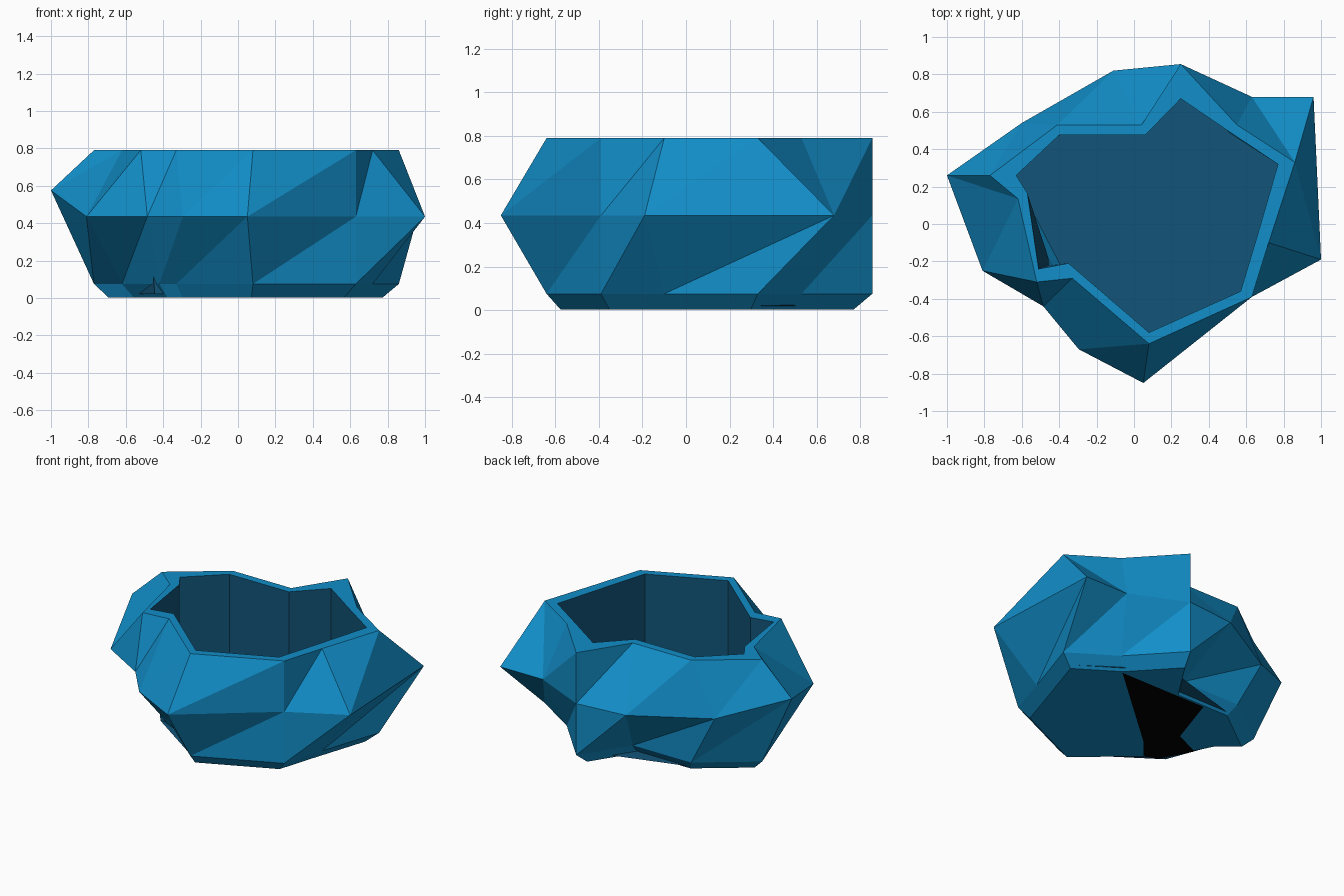
import bpy
import bmesh

cube = bpy.data.objects.get("Cube")
if cube:
    bpy.data.objects.remove(cube, do_unlink=True)


def material(name, rgb):
    mat = bpy.data.materials.new(name)
    mat.use_nodes = True
    mat.diffuse_color = (*rgb, 1)
    mat.node_tree.nodes["Principled BSDF"].inputs["Base Color"].default_value = (*rgb, 1)
    return mat


blue = material("bright blue", (0.006, 0.27, 0.58))
deep = material("deep blue", (0.006, 0.09, 0.19))
black = material("black", (0, 0, 0))

# Outlines, counter-clockwise from the front corner
RIM = [(.08, -.64), (.63, -.39), (.72, -.10), (.86, .33), (.55, .53), (.25, .855),
       (.04, .53), (-.41, .53), (-.77, .26), (-.62, .135), (-.52, -.31), (-.33, -.29)]
WAIST = [(.05, -.85), (.63, -.39), (1, -.19), (.96, .68), (.63, .68), (.25, .855),
         (-.11, .82), (-.60, .54), (-1, .26), (-.81, -.25), (-.485, -.44), (-.295, -.67)]
INNER = [(.08, -.58), (.57, -.36), (.66, -.06), (.77, .32), (.50, .50), (.25, .67),
         (.06, .475), (-.40, .475), (-.63, .26), (-.57, .165), (-.51, -.24), (-.35, -.21)]
COUNT = len(RIM)
TOP, MIDDLE, FOOT, FLOOR = .79, .435, .075, .02


def ring(bm, outline, z, scale=1):
    return [bm.verts.new((x * scale, y * scale, z)) for x, y in outline]


def band(bm, low, high, rising=lambda i: True):
    """Join two rings with triangles; rising picks the diagonal's direction."""
    for i in range(COUNT):
        j = (i + 1) % COUNT
        a, b, c, d = low[i], low[j], high[j], high[i]
        if rising(i):
            faces = (a, b, c), (a, c, d)
        else:
            faces = (a, b, d), (b, c, d)
        for face in faces:
            bm.faces.new(face)


def cap(bm, verts, down=False):
    face = bm.faces.new(verts[::-1] if down else verts)
    bmesh.ops.triangulate(bm, faces=[face], ngon_method='EAR_CLIP')


def finish(bm, name, mat):
    mesh = bpy.data.meshes.new(name)
    bm.to_mesh(mesh)
    bm.free()
    mesh.materials.append(mat)
    obj = bpy.data.objects.new(name, mesh)
    bpy.context.collection.objects.link(obj)
    return obj


# Faceted outer shell with the flat rim and the underside
bm = bmesh.new()
foot_outline = list(RIM)
foot_outline[10] = (-.42, -.25)
base = ring(bm, foot_outline, .003, .9)
foot = ring(bm, foot_outline, FOOT)
waist = ring(bm, WAIST, MIDDLE)
waist[8].co.z = .575
rim = ring(bm, RIM, TOP)
lip = ring(bm, INNER, TOP)
cap(bm, base, down=True)
band(bm, base, foot)
band(bm, foot, waist)
band(bm, waist, rim, lambda i: i != 3)
band(bm, rim, lip)
finish(bm, "outer_shell", blue)

# Dark hollow: inner walls and floor
bm = bmesh.new()
floor_outline = list(INNER)
floor_outline[10] = (-.445, -.22)
floor = ring(bm, floor_outline, FLOOR)
edge = ring(bm, INNER, TOP)
band(bm, edge, floor)
cap(bm, floor)
finish(bm, "inner_hollow", deep)

# Dark gap on the underside
bm = bmesh.new()
gap = ring(bm, [(.49, .47), (-.18, .47), (-.305, .09), (-.5, 0),
                (-.38, -.22), (-.29, -.25), (-.17, -.11)], 0)
cap(bm, gap, down=True)
finish(bm, "underside_gap", black)
